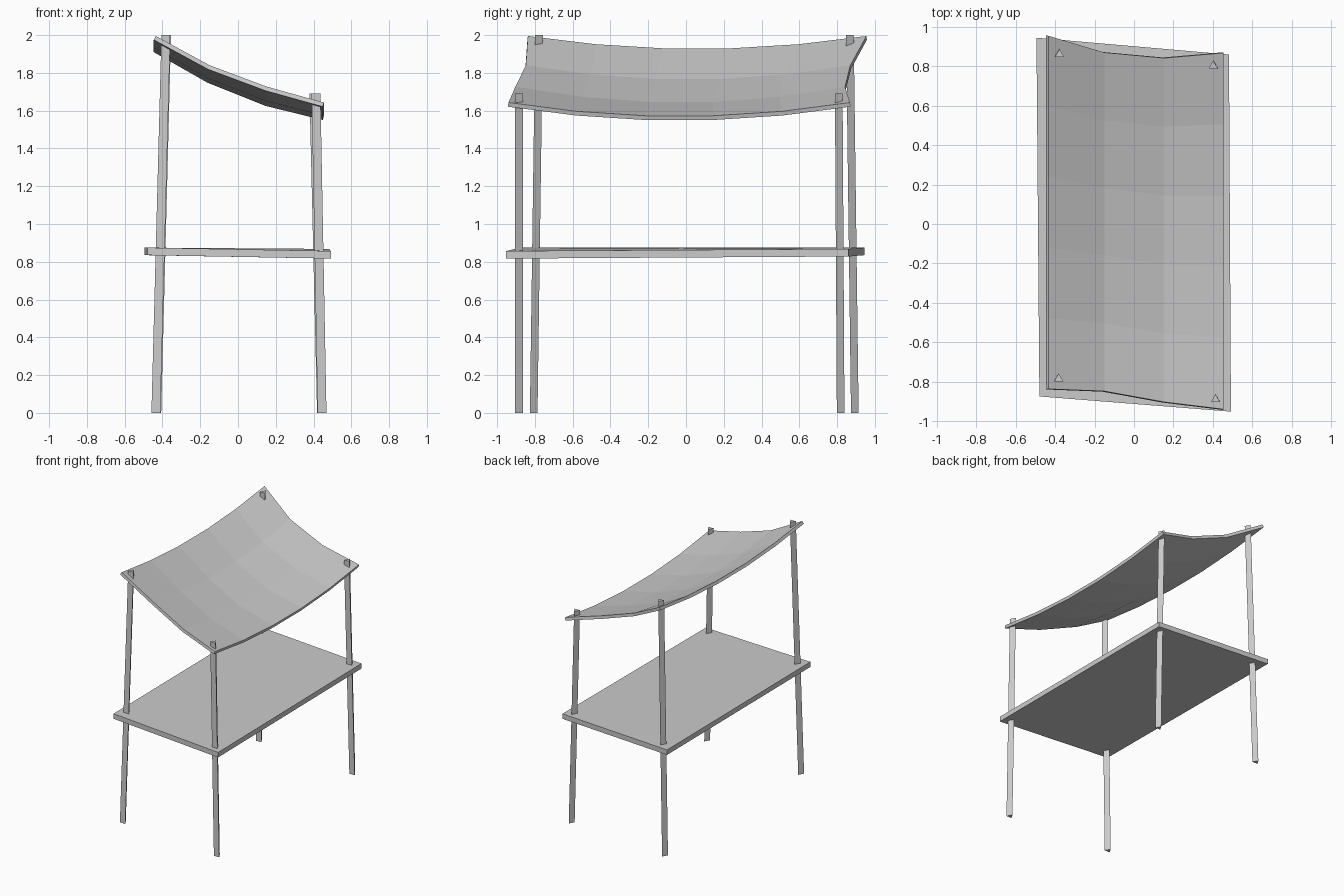
import bpy
from math import sin, cos, tau

if "Cube" in bpy.data.objects:
    bpy.data.objects.remove(bpy.data.objects["Cube"])


def add_mesh(name, verts, faces):
    mesh = bpy.data.meshes.new(name)
    mesh.from_pydata(verts, [], faces)
    mesh.update()
    ob = bpy.data.objects.new(name, mesh)
    bpy.context.collection.objects.link(ob)
    return ob


def prism(name, bottom, top):
    """Solid between two matching counter-clockwise rings."""
    n = len(bottom)
    sides = [(i, (i + 1) % n, n + (i + 1) % n, n + i) for i in range(n)]
    caps = [tuple(reversed(range(n))), tuple(range(n, 2 * n))]
    return add_mesh(name, bottom + top, sides + caps)


def tri_ring(x, y, z, r=0.027):
    return [(x + r * cos(tau * (0.25 + i / 3)), y + r * sin(tau * (0.25 + i / 3)), z)
            for i in range(3)]


# Leaning three-sided posts: name, foot, top
posts = [
    ("front_left_post", (-0.435, -0.813, 0), (-0.382, -0.785, 2.0)),
    ("back_left_post", (-0.43, 0.887, 0), (-0.378, 0.861, 2.0)),
    ("front_right_post", (0.445, -0.891, 0), (0.413, -0.891, 1.69)),
    ("back_right_post", (0.442, 0.812, 0), (0.402, 0.802, 1.69)),
]
for name, foot, top in posts:
    prism(name, tri_ring(*foot), tri_ring(*top))

# Slightly crooked table board
board = [(-0.48, -0.875, 0.875), (0.492, -0.952, 0.857),
         (0.482, 0.86, 0.868), (-0.495, 0.945, 0.875)]
prism("table_board", [(x, y, z - 0.04) for x, y, z in board], board)

# Sagging canopy: columns of (x, front y, back y, edge z, sag depth)
columns = [
    (-0.435, -0.837, 0.955, 1.995, 0.065),
    (-0.15, -0.848, 0.87, 1.84, 0.072),
    (0.153, -0.903, 0.842, 1.727, 0.08),
    (0.455, -0.94, 0.868, 1.643, 0.07),
]
rows = 5
verts, faces = [], []
for x, front, back, z, sag in columns:
    for j in range(rows + 1):
        t = j / rows
        depth = min(1, 4 * t * (1 - t) / 0.96)
        verts.append((x, front + (back - front) * t, z - sag * depth))
for i in range(len(columns) - 1):
    for j in range(rows):
        a = i * (rows + 1) + j
        b = a + rows + 1
        faces.append((a, b, b + 1, a + 1))
canopy = add_mesh("canopy", verts, faces)
thick = canopy.modifiers.new("thickness", 'SOLIDIFY')
thick.thickness = 0.023
thick.offset = -1
